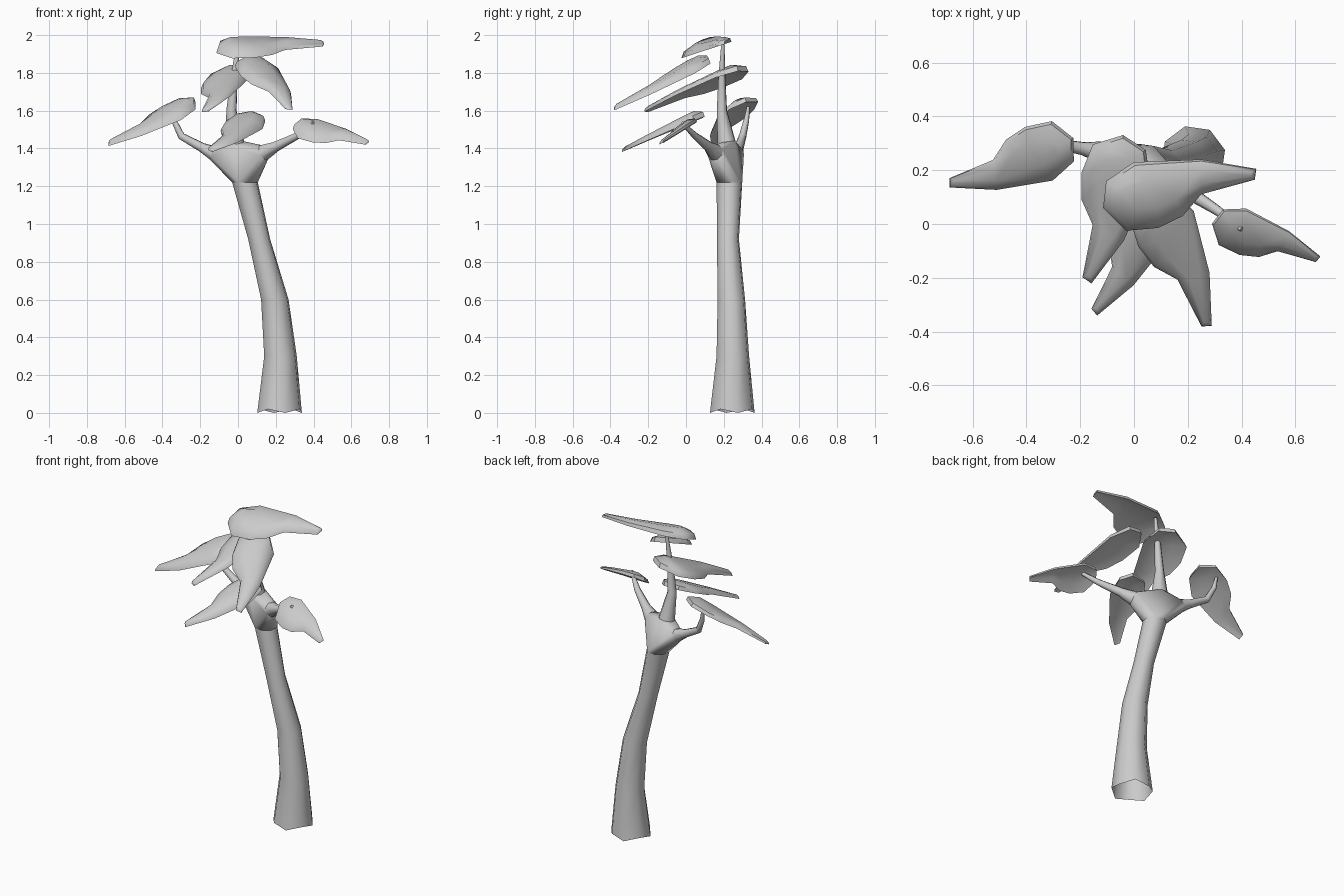
import bpy, bmesh, math
from mathutils import Vector

cube = bpy.data.objects.get("Cube")
if cube:
    bpy.data.objects.remove(cube)

grey = bpy.data.materials.new("plain grey")
grey.use_nodes = True
colour = (0.6, 0.6, 0.6, 1)
grey.diffuse_color = colour
grey.node_tree.nodes["Principled BSDF"].inputs["Base Color"].default_value = colour


def finish(bm, name, angle):
    bmesh.ops.recalc_face_normals(bm, faces=bm.faces)
    mesh = bpy.data.meshes.new(name)
    bm.to_mesh(mesh)
    bm.free()
    mesh.materials.append(grey)
    obj = bpy.data.objects.new(name, mesh)
    bpy.context.collection.objects.link(obj)
    bpy.ops.object.select_all(action="DESELECT")
    obj.select_set(True)
    bpy.context.view_layer.objects.active = obj
    bpy.ops.object.shade_smooth_by_angle(angle=math.radians(angle))


def bridge(bm, a, b):
    for i in range(len(a)):
        j = (i + 1) % len(a)
        bm.faces.new((a[i], a[j], b[j], b[i]))


# Tapered tube through (x, y, z, radius) points; returns its first and last rings
def tube(name, path, sides=8, ragged=0.0):
    bm = bmesh.new()
    pts = [Vector(p[:3]) for p in path]
    rings = []
    for k, p in enumerate(pts):
        along = pts[min(k + 1, len(pts) - 1)] - pts[max(k - 1, 0)]
        if ragged:
            along = Vector((0, 0, 1))
        side = Vector((0, 1, 0)).cross(along).normalized()
        other = along.normalized().cross(side)
        ring = []
        for i in range(sides):
            a = math.tau * i / sides + 0.25
            v = p + path[k][3] * (side * math.cos(a) + other * math.sin(a))
            if k == 0:
                v.z += ragged * (i % 2)
            ring.append(bm.verts.new(v))
        rings.append(ring)
    for a, b in zip(rings, rings[1:]):
        bridge(bm, a, b)
    bm.faces.new(rings[-1])
    ends = [[v.co.copy() for v in r] for r in (rings[0], rings[-1])]
    finish(bm, name, 60)
    return ends


# Leaf outline: (share of length, share of half width), one side straight, one hollow
OUTLINE = [(0, -.35), (.02, .42), (.2, .96), (.64, 1.04), (1, .77),
           (.99, .46), (.64, .04), (.52, -.58), (.36, -.92), (.15, -1)]
# Middle line of the leaf that the domed surfaces shrink towards
SPINE = [(.2, 0), (.2, 0), (.3, .05), (.64, .54), (.95, .62),
         (.95, .62), (.64, .54), (.45, .2), (.35, .05), (.25, 0)]


def leaf(name, head, heading, length, width, pitch, roll):
    bm = bmesh.new()
    h = math.radians(heading)
    along = Vector((math.cos(h), math.sin(h), pitch))
    across = Vector((-math.sin(h), math.cos(h), roll))

    def ring(shrink, rise):
        verts = []
        for (t, s), (ct, cs) in zip(OUTLINE, SPINE):
            u = (t + (ct - t) * shrink) * length
            v = (s + (cs - s) * shrink) * width
            lift = Vector((0, 0, rise * length * (1 - 0.6 * t)))
            verts.append(bm.verts.new(Vector(head) + along * u + across * v + lift))
        return verts

    rim, shoulder, crown = ring(0, 0), ring(0.1, 0.06), ring(0.6, 0.11)
    hollow = ring(0.55, 0.045)
    bridge(bm, rim, shoulder)
    bridge(bm, shoulder, crown)
    bridge(bm, hollow, rim)
    for inner in (crown, hollow):
        bmesh.ops.triangulate(bm, faces=[bm.faces.new(inner)])
    finish(bm, name, 50)


# Trunk
trunk = tube("trunk", [(.22, .245, 0, .122), (.225, .248, .3, .089), (.195, .24, .6, .075),
                       (.112, .222, .92, .06), (.037, .23, 1.22, .07)], ragged=.02)

# Branches
right = tube("right_branch", [(-.13, .268, 1.375, .04), (-.19, .28, 1.405, .026),
                              (-.3, .3, 1.465, .02), (-.34, .32, 1.55, .015),
                              (-.35, .33, 1.62, .008)])
left = tube("left_branch", [(.135, .155, 1.378, .045), (.2, .12, 1.41, .028),
                            (.31, .05, 1.465, .019), (.4, -.02, 1.535, .009)])
upper = tube("upper_branch", [(-.015, .215, 1.43, .05), (-.035, .19, 1.6, .028),
                              (-.02, .19, 1.78, .019), (0, .195, 1.95, .009)])

# Webbed fork that joins the trunk to the branch roots
bm = bmesh.new()
for co in trunk[1] + right[0] + left[0] + upper[0]:
    bm.verts.new(co)
hull = bmesh.ops.convex_hull(bm, input=bm.verts)
loose = [v for v in bm.verts if not v.link_faces]
bmesh.ops.delete(bm, geom=loose, context="VERTS")
finish(bm, "fork", 60)

# Leaves: head point, heading, length, half width, slopes along and across
leaf("top_leaf", (-.115, .105, 1.92), 0, .57, .13, 0, .33)
leaf("right_leaf", (-.22, .28, 1.63), 187, .48, .112, -.38, -.4)
leaf("left_leaf", (.305, .027, 1.52), -30, .41, .086, -.3, .55)
leaf("front_leaf", (.085, .13, 1.86), -78, .54, .122, -.46, -.1)
leaf("middle_leaf", (0, .31, 1.81), 243, .545, .13, -.41, .08)
leaf("lower_leaf", (.117, .075, 1.56), 229, .48, .105, -.33, -.25)
